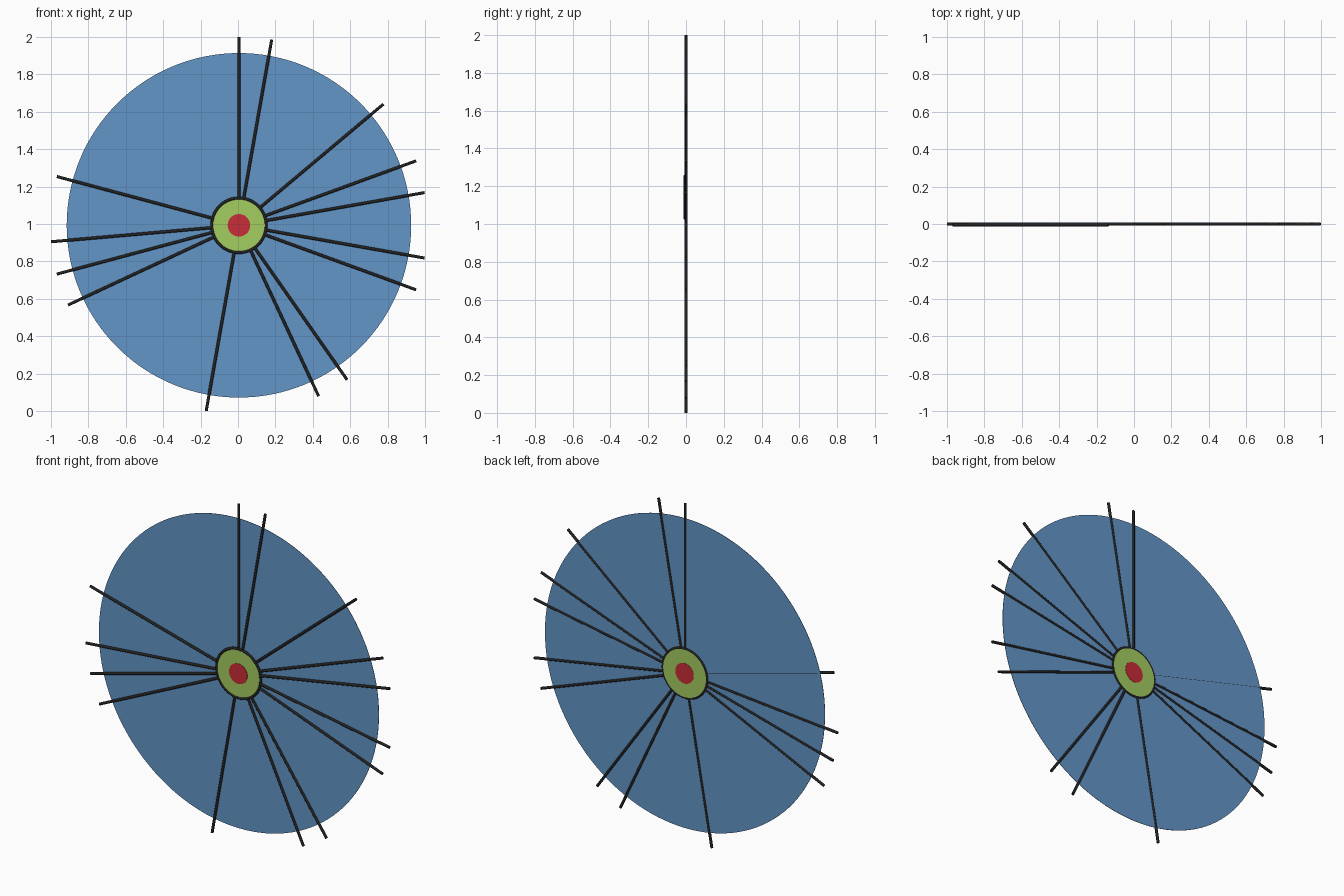
import bpy
from math import radians, cos, sin, pi

if "Cube" in bpy.data.objects:
    bpy.data.objects.remove(bpy.data.objects["Cube"])

CX, CZ = 0.005, 0.993      # wheel centre
TIP, HUB = 1.007, 0.146    # outer and inner spoke radius
R = 0.008                  # wire radius


def material(name, rgb):
    m = bpy.data.materials.new(name)
    m.diffuse_color = (*rgb, 1)
    m.use_nodes = True
    m.node_tree.nodes["Principled BSDF"].inputs["Base Color"].default_value = m.diffuse_color
    return m


blue = material("blue", (0.127, 0.305, 0.58))
green = material("green", (0.37, 0.61, 0.115))
red = material("red", (0.58, 0.026, 0.038))
black = material("black", (0.016, 0.016, 0.017))


def finish(name, mat):
    ob = bpy.context.object
    ob.name = name
    ob.data.materials.append(mat)
    bpy.ops.object.shade_smooth_by_angle(angle=radians(35))
    return ob


def disc(name, radius, y_front, y_back, mat, sides=96):
    bpy.ops.mesh.primitive_cylinder_add(
        vertices=sides, radius=radius, depth=y_back - y_front,
        location=(CX, (y_front + y_back) / 2, CZ), rotation=(pi / 2, 0, 0))
    return finish(name, mat)


def spoke(name, degrees, y):
    a = radians(degrees)
    mid = (TIP + HUB) / 2
    bpy.ops.mesh.primitive_cylinder_add(
        vertices=16, radius=R, depth=TIP - HUB,
        location=(CX + mid * cos(a), y, CZ + mid * sin(a)),
        rotation=(0, pi / 2 - a, 0))
    return finish(name, black)


# Large thin plate
disc("plate", 0.92, 0.001, 0.003, blue, 128)

# Hub: green disc, red centre, dark rim
disc("hub", 0.147, -0.004, 0.0065, green)
disc("hub_centre", 0.06, -0.006, 0.008, red, 64)
bpy.ops.mesh.primitive_torus_add(
    major_segments=96, minor_segments=16, major_radius=0.145, minor_radius=R,
    location=(CX, 0, CZ), rotation=(pi / 2, 0, 0))
finish("hub_rim", black)

# Unevenly spaced spokes
for i, deg in enumerate((90, 80, 40, 20, 10, -10, -20, -55, -65, -100, 185, 195, 205)):
    spoke(f"spoke_{i + 1}", deg, 0)
# This spoke sits slightly forward, almost flush with the plate's back
spoke("forward_spoke", 165, -0.0048)
